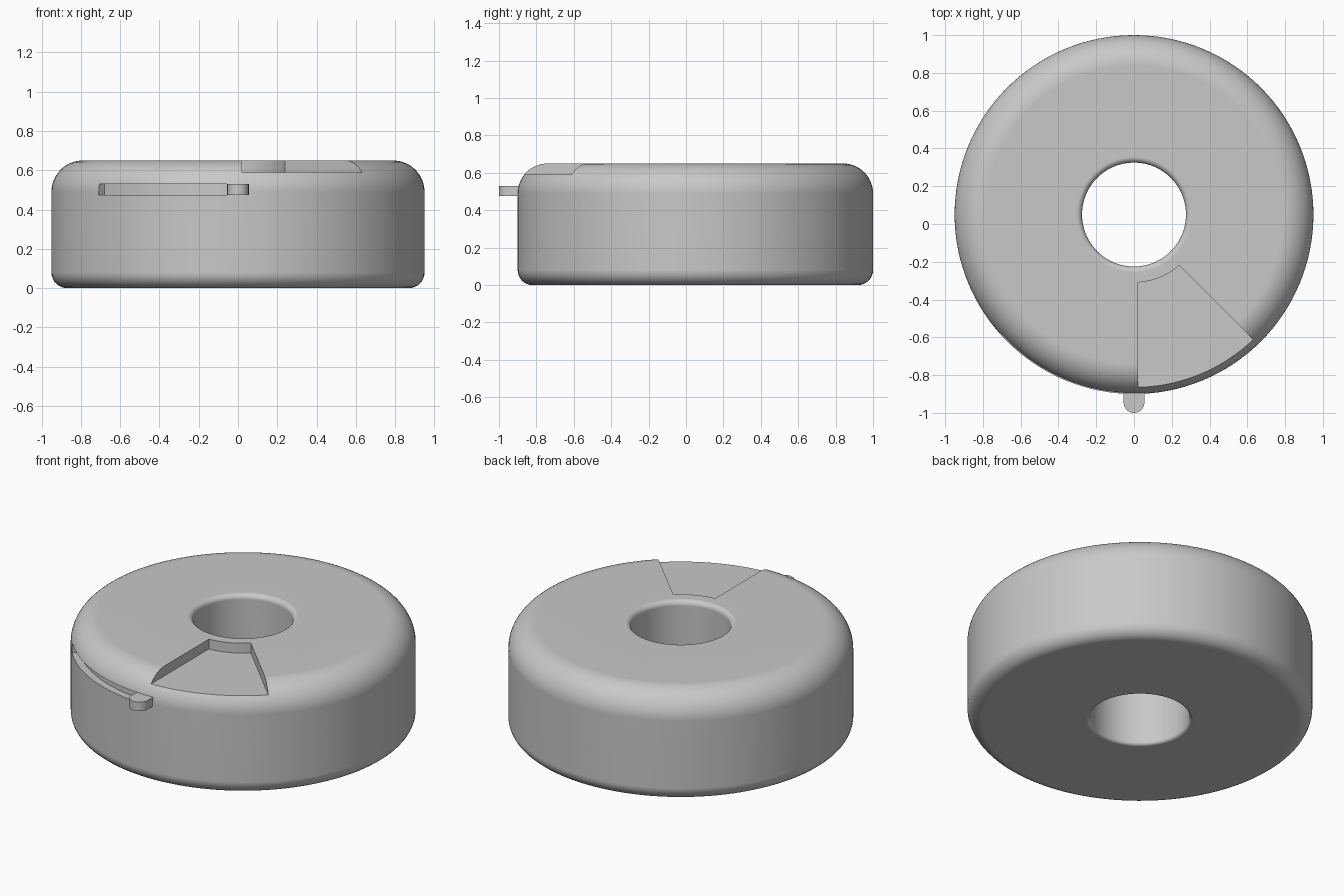
import bpy, bmesh
from math import sin, cos, asin, pi, radians

default = bpy.data.objects.get("Cube")
if default:
    bpy.data.objects.remove(default, do_unlink=True)

CENTRE_Y = 0.05          # axis of the round body
RADIUS, HEIGHT, BORE = 0.95, 0.65, 0.275
TAB = 0.055              # half width of the lever tab
SLOT_Z = (0.475, 0.53)

grey = bpy.data.materials.new("plain_grey")
grey.use_nodes = True
grey.diffuse_color = (0.58, 0.58, 0.58, 1)
grey.node_tree.nodes["Principled BSDF"].inputs["Base Color"].default_value = grey.diffuse_color


def finish(name, bm):
    bmesh.ops.recalc_face_normals(bm, faces=bm.faces)
    mesh = bpy.data.meshes.new(name)
    bm.to_mesh(mesh)
    bm.free()
    mesh.materials.append(grey)
    obj = bpy.data.objects.new(name, mesh)
    bpy.context.collection.objects.link(obj)
    return obj


def prism(name, outline, z0, z1):
    bm = bmesh.new()
    face = bm.faces.new([bm.verts.new((x, y, z0)) for x, y in outline])
    top = bmesh.ops.extrude_face_region(bm, geom=[face])["geom"]
    bmesh.ops.translate(bm, vec=(0, 0, z1 - z0),
                        verts=[v for v in top if isinstance(v, bmesh.types.BMVert)])
    return finish(name, bm)


def arc(cx, cy, r, a0, a1, steps):
    return [(cx + r * cos(a0 + (a1 - a0) * i / steps),
             cy + r * sin(a0 + (a1 - a0) * i / steps)) for i in range(steps + 1)]


def sector(name, r0, r1, start, end, inset, z0, z1):
    """Ring sector whose straight sides run parallel to the radii, moved in by inset."""
    a, b = radians(start), radians(end)
    d0, d1 = asin(inset / r0), asin(inset / r1)
    outline = (arc(0, CENTRE_Y, r0, a + d0, b - d0, 32)
               + arc(0, CENTRE_Y, r1, b - d1, a + d1, 32))
    return prism(name, outline, z0, z1)


# Round body: rounded cross-section turned about the axis
def body_shape(steps=128):
    section = []
    for r, z, fillet, turn, n in (
            (RADIUS, 0, -0.08, -pi / 2, 8), (RADIUS, HEIGHT, -0.16, 0, 14),
            (BORE, HEIGHT, 0.03, pi / 2, 6), (BORE, 0, 0.02, pi, 6)):
        f = abs(fillet)
        cz = z + f if z == 0 else z - f
        section += arc(r + fillet, cz, f, turn, turn + pi / 2, n)
    bm = bmesh.new()
    rings = [[bm.verts.new((r * cos(2 * pi * i / steps),
                            CENTRE_Y + r * sin(2 * pi * i / steps), z))
              for r, z in section] for i in range(steps)]
    for i, ring in enumerate(rings):
        nxt = rings[(i + 1) % steps]
        for j in range(len(section)):
            k = (j + 1) % len(section)
            bm.faces.new((ring[j], nxt[j], nxt[k], ring[k]))
    return finish("round_body", bm)


def smooth(obj):
    bpy.ops.object.select_all(action="DESELECT")
    obj.select_set(True)
    bpy.context.view_layer.objects.active = obj
    bpy.ops.object.shade_smooth_by_angle(angle=radians(30))


body = body_shape()

# Wedge pocket in the top and curved lever slot in the side
cutters = [sector("pocket_cutter", 0.36, 1.2, -90, -45, 0.021, 0.59, 0.8),
           sector("slot_cutter", 0.907, 1.1, -135, -90, -TAB, *SLOT_Z)]
bpy.context.view_layer.objects.active = body
for cutter in cutters:
    cutter.hide_render = True
    cut = body.modifiers.new(cutter.name, "BOOLEAN")
    cut.operation, cut.solver, cut.object = "DIFFERENCE", "EXACT", cutter
    bpy.ops.object.modifier_apply(modifier=cut.name)
    bpy.data.objects.remove(cutter, do_unlink=True)
smooth(body)
weighted = body.modifiers.new("weighted_normals", "WEIGHTED_NORMAL")
weighted.keep_sharp = True

# Lever tab with a round end
tip_y = -1 + TAB
tab = prism("lever_tab", [(TAB, -0.85), (-TAB, -0.85)]
            + arc(0, tip_y, TAB, pi, 2 * pi, 20), *SLOT_Z)
smooth(tab)
